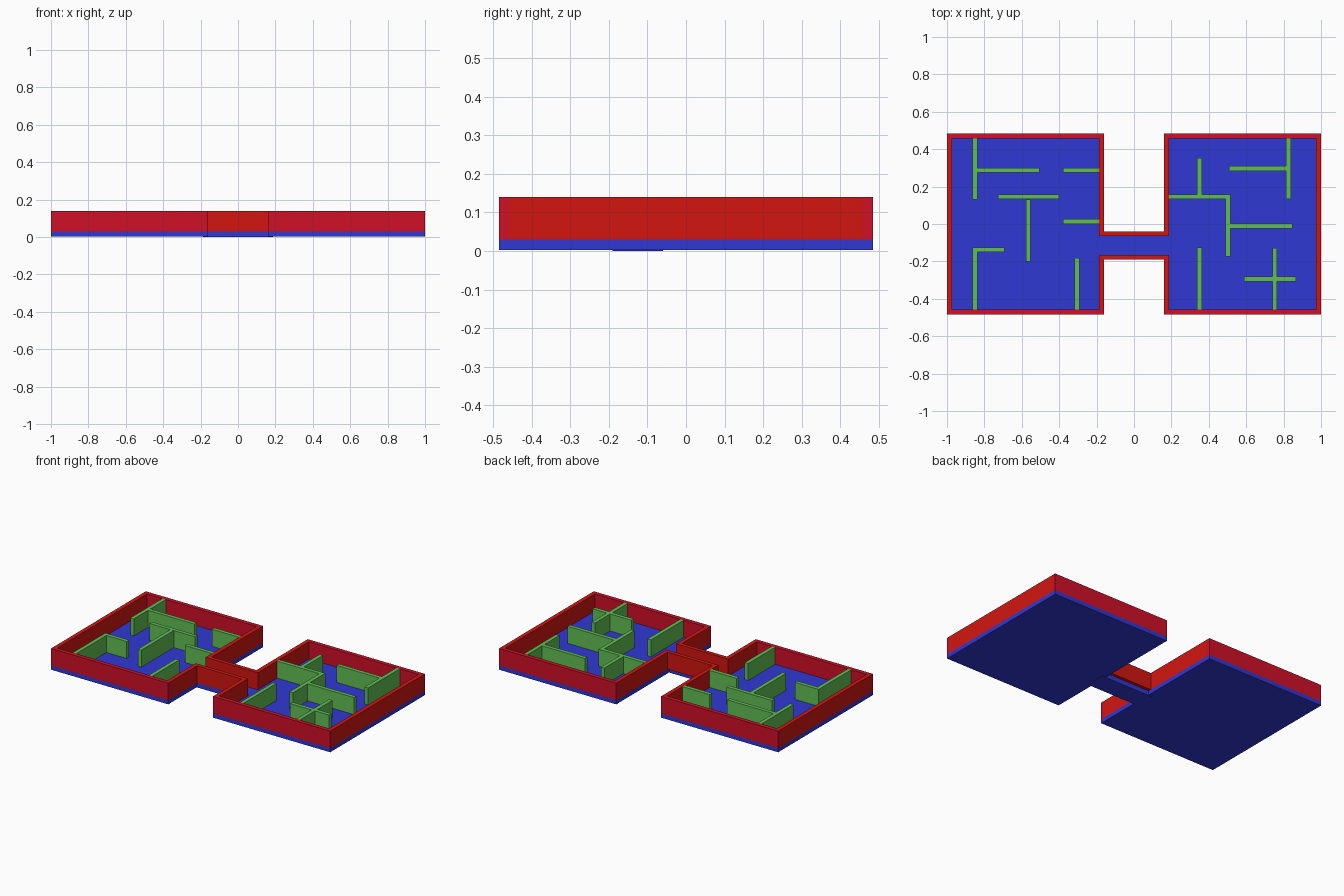
import bpy

if "Cube" in bpy.data.objects:
    bpy.data.objects.remove(bpy.data.objects["Cube"])


def material(name, rgb):
    m = bpy.data.materials.new(name)
    m.diffuse_color = (*rgb, 1)
    m.use_nodes = True
    m.node_tree.nodes["Principled BSDF"].inputs["Base Color"].default_value = m.diffuse_color
    return m


BLUE = material("floor_blue", (0.03, 0.04, 0.65))
RED = material("wall_red", (0.65, 0.008, 0.005))
CRIMSON = material("wall_crimson", (0.63, 0.005, 0.02))
GREEN = material("partition_green", (0.12, 0.52, 0.09))

FLOOR, TOP = 0.03, 0.14      # floor surface and wall top
T = 0.027                    # wall thickness
X0, X1, Y = 0.16, 1.0, 0.485  # room extents


def box(name, x, y, z, mat):
    (xa, xb), (ya, yb), (za, zb) = sorted(x), sorted(y), sorted(z)
    bpy.ops.mesh.primitive_cube_add(size=1)
    o = bpy.context.object
    o.name = name
    for v in o.data.vertices:
        v.co = (xb if v.co.x > 0 else xa, yb if v.co.y > 0 else ya, zb if v.co.z > 0 else za)
    o.data.materials.append(mat)
    return o


def wall(name, x, y, mat):
    return box(name, x, y, (FLOOR, TOP), mat)


# Two mirrored rooms: floor, end walls, outer side wall, inner wall with doorway
for side, s in (("left", -1), ("right", 1)):
    box(side + "_floor", (s * X0, s * X1), (-Y, Y), (0.003, FLOOR), BLUE)
    wall(side + "_front_wall", (s * X0, s * X1), (-Y, -Y + T), CRIMSON)
    wall(side + "_back_wall", (s * X0, s * X1), (Y - T, Y), CRIMSON)
    wall(side + "_outer_wall", (s * (X1 - T), s * X1), (-Y + T, Y - T), RED)
    wall(side + "_inner_wall_back", (s * X0, s * (X0 + T)), (-0.04, Y - T), RED)
    wall(side + "_inner_wall_front", (s * X0, s * (X0 + T)), (-Y + T, -0.19), RED)

# Corridor joining the rooms
E = X0 + T
box("corridor_floor", (-E, E), (-0.19, -0.06), (0, FLOOR), BLUE)
wall("corridor_back_wall", (-E, E), (-0.065, -0.04), RED)
wall("corridor_front_wall", (-E, E), (-0.19, -0.165), RED)

# Partitions along x: (y, x start, x end)
H = 0.0125
IN = Y - T
for i, (y, a, b) in enumerate([
        (0.288, -0.838, -0.505), (0.288, -0.38, -E), (0.145, -0.727, -0.40),
        (0.013, -0.38, -E), (-0.138, -0.838, -0.692),
        (0.145, E, 0.515), (-0.011, 0.515, 0.847), (0.297, 0.508, 0.814),
        (-0.294, 0.588, 0.866)]):
    wall(f"cross_partition_{i}", (a, b), (y - H, y + H), GREEN)

# Partitions along y: (x, y start, y end)
for i, (x, a, b) in enumerate([
        (-0.85, 0.13, IN), (-0.565, -0.20, 0.132), (-0.85, -IN, -0.125),
        (-0.305, -IN, -0.182),
        (0.35, 0.157, 0.353), (0.503, -0.174, 0.133), (0.826, 0.134, IN),
        (0.35, -IN, -0.125), (0.753, -IN, -0.128)]):
    wall(f"long_partition_{i}", (x - H, x + H), (a, b), GREEN)
